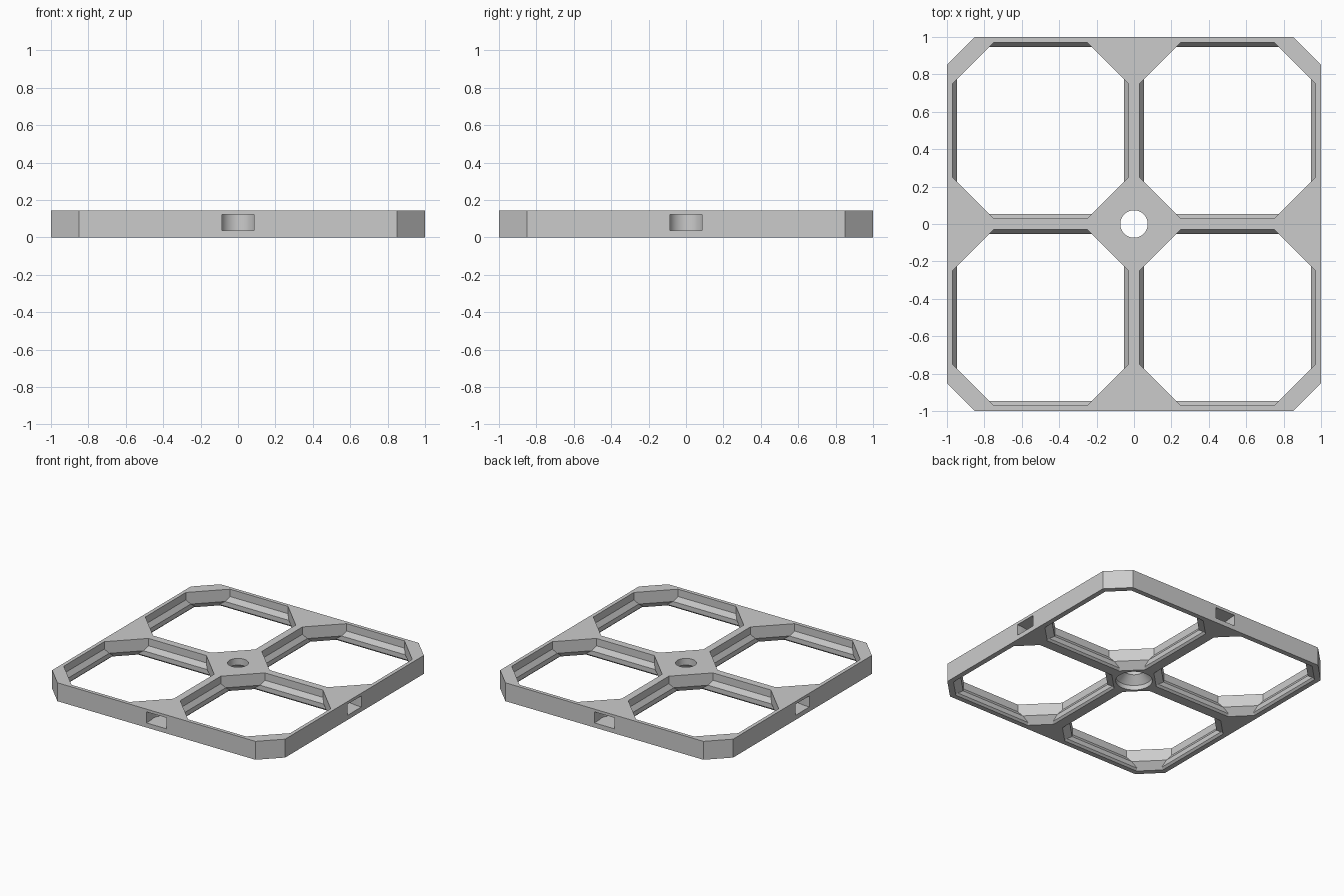
import bpy, bmesh, math

if "Cube" in bpy.data.objects:
    bpy.data.objects.remove(bpy.data.objects["Cube"])

U = 1 / 28            # one design unit (a cell is 28 wide)
H = 4 * U             # frame thickness

grey = bpy.data.materials.new("grey")
grey.diffuse_color = (0.6, 0.6, 0.6, 1)
grey.use_nodes = True
grey.node_tree.nodes["Principled BSDF"].inputs["Base Color"].default_value = grey.diffuse_color


def loft(name, rings):
    """Closed solid through stacked rings of equal point count."""
    bm = bmesh.new()
    rows = [[bm.verts.new(p) for p in ring] for ring in rings]
    n = len(rows[0])
    for a, b in zip(rows, rows[1:]):
        for i in range(n):
            j = (i + 1) % n
            bm.faces.new((a[i], a[j], b[j], b[i]))
    bm.faces.new(rows[0][::-1])
    bm.faces.new(rows[-1])
    bmesh.ops.recalc_face_normals(bm, faces=bm.faces)
    me = bpy.data.meshes.new(name)
    bm.to_mesh(me)
    bm.free()
    ob = bpy.data.objects.new(name, me)
    me.materials.append(grey)
    bpy.context.collection.objects.link(ob)
    return ob


def octagon(half, cut, z, cx=0, cy=0):
    """Square of given half width with its corners cut off."""
    k = half - cut
    pts = [(half, -k), (half, k), (k, half), (-k, half),
           (-half, k), (-half, -k), (-k, -half), (k, -half)]
    return [(cx + x, cy + y, z) for x, y in pts]


def circle(r, z, n=48):
    return [(r * math.cos(math.tau * i / n), r * math.sin(math.tau * i / n), z) for i in range(n)]


# Frame slab with clipped corners
frame = loft("grid_frame", [octagon(1, 0.15, 0), octagon(1, 0.15, H)])
cutters = []

# Four windows: (height, wall inset, corner reach) for each level
levels = [(-0.4, 0.7, 0.19), (0.4, 1.5, 0.23), (1.4, 1.5, 0.28), (2.4, 0.8, 0.28), (4.4, 0.8, 0.28)]
for sx in (-0.5, 0.5):
    for sy in (-0.5, 0.5):
        rings = [octagon(0.5 - w * U, c - 2 * w * U, z * U, sx, sy) for z, w, c in levels]
        cutters.append(loft("window_cutter", rings))

# Countersunk screw hole, wide at the underside
cutters.append(loft("screw_cutter", [circle(r * U, z * U) for r, z in
                                     ((3.6, -0.4), (3.6, 1), (2.05, 2.55), (2.05, 4.4))]))

# Connector slots in the middle of each side: throat widening to a round end
side = [(0.085, -1.02), (0.085, -0.97), (0.087, -0.94)]
arc = [(0.093 * math.cos(math.pi * i / 20), -0.911 + 0.093 * math.sin(math.pi * i / 20)) for i in range(21)]
slot = side + arc + [(-x, y) for x, y in reversed(side)]
for q in range(4):
    a = q * math.pi / 2
    turned = [(x * math.cos(a) - y * math.sin(a), x * math.sin(a) + y * math.cos(a)) for x, y in slot]
    cutters.append(loft("slot_cutter", [[(x, y, z * U) for x, y in turned] for z in (1, 3.4)]))

# Cut everything out of the slab, then drop the cutters
bpy.context.view_layer.objects.active = frame
frame.select_set(True)
for c in cutters:
    m = frame.modifiers.new("cut", 'BOOLEAN')
    m.operation = 'DIFFERENCE'
    m.solver = 'EXACT'
    m.object = c
    bpy.ops.object.modifier_apply(modifier=m.name)
    bpy.data.objects.remove(c)

bpy.ops.object.shade_smooth_by_angle(angle=math.radians(25))
